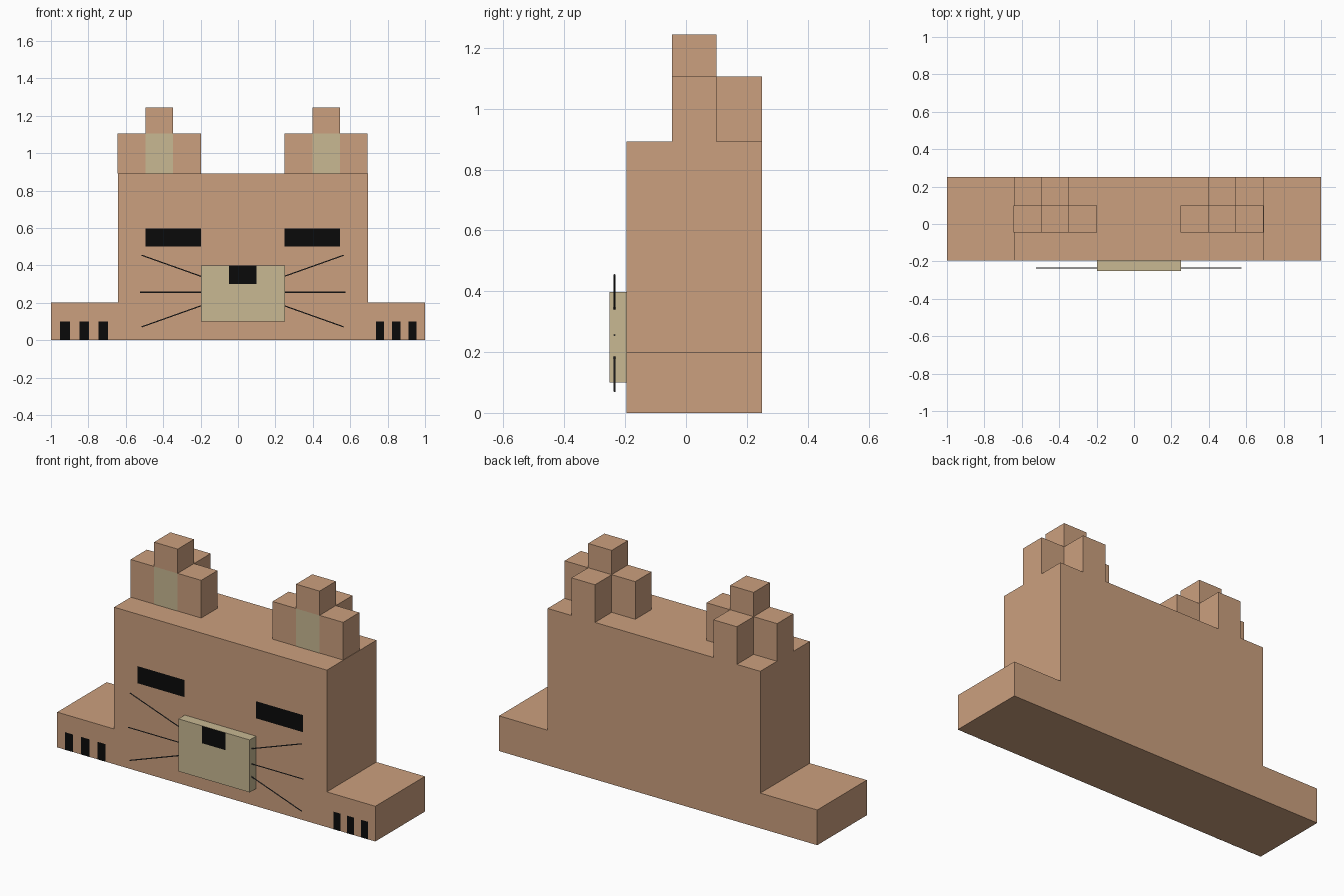
import bpy, bmesh
from mathutils import Vector

if "Cube" in bpy.data.objects:
    bpy.data.objects.remove(bpy.data.objects["Cube"])


def material(name, rgb):
    m = bpy.data.materials.new(name)
    m.diffuse_color = (*rgb, 1)
    m.use_nodes = True
    m.node_tree.nodes["Principled BSDF"].inputs["Base Color"].default_value = m.diffuse_color
    return m


FUR = material("fur", (0.60, 0.35, 0.21))
CREAM = material("cream", (0.58, 0.48, 0.29))
BLACK = material("black", (0.003, 0.003, 0.003))
GREY = material("whisker_grey", (0.06, 0.06, 0.06))


def finish(bm, name, mat):
    bmesh.ops.recalc_face_normals(bm, faces=bm.faces)
    me = bpy.data.meshes.new(name)
    bm.to_mesh(me)
    bm.free()
    me.materials.append(mat)
    ob = bpy.data.objects.new(name, me)
    bpy.context.collection.objects.link(ob)
    return ob


def extrude_profile(name, points, y0, y1, mat):
    """Extrude a front-view (x, z) outline from y0 back to y1."""
    bm = bmesh.new()
    face = bm.faces.new([bm.verts.new((x, y0, z)) for x, z in points])
    ext = bmesh.ops.extrude_face_region(bm, geom=[face])["geom"]
    moved = [v for v in ext if isinstance(v, bmesh.types.BMVert)]
    bmesh.ops.translate(bm, verts=moved, vec=(0, y1 - y0, 0))
    return finish(bm, name, mat)


def box(name, x0, x1, y0, y1, z0, z1, mat):
    return extrude_profile(name, [(x0, z0), (x1, z0), (x1, z1), (x0, z1)], y0, y1, mat)


def patch(name, x0, x1, z0, z1, y, mat):
    """Flat painted marking just in front of a surface at y."""
    bm = bmesh.new()
    y -= 0.001
    bm.faces.new([bm.verts.new(p) for p in
                  ((x0, y, z0), (x1, y, z0), (x1, y, z1), (x0, y, z1))])
    me = finish(bm, name, mat).data
    if me.polygons[0].normal.y > 0:
        me.flip_normals()


def rod(name, a, b, radius, mat):
    a, b = Vector(a), Vector(b)
    bm = bmesh.new()
    bmesh.ops.create_cone(bm, cap_ends=True, segments=6, radius1=radius,
                          radius2=radius, depth=(b - a).length)
    ob = finish(bm, name, mat)
    ob.location = (a + b) / 2
    ob.rotation_euler = (b - a).to_track_quat('Z', 'Y').to_euler()


FRONT, BACK, TOP = -0.195, 0.25, 0.892
MID = 0.025  # the face is symmetric about this x

# Head and paws: one slab
extrude_profile("head_and_paws", [(-1, 0), (1, 0), (1, 0.2), (0.695, 0.2), (0.695, TOP),
                                  (-0.642, TOP), (-0.642, 0.2), (-1, 0.2)], FRONT, BACK, FUR)

# Muzzle and nose
box("muzzle", -0.198, 0.25, -0.252, FRONT, 0.1, 0.398, CREAM)
patch("nose", -0.049, 0.1, 0.3, 0.398, -0.252, BLACK)

for side, s in (("left", -1), ("right", 1)):
    # Ear: stepped front wall, block behind it, pale inner patch
    c = MID + s * 0.446
    h, w, step, tip = 0.074, 0.222, 1.106, 1.244
    extrude_profile(side + "_ear", [(c - w, TOP), (c + w, TOP), (c + w, step), (c + h, step),
                                    (c + h, tip), (c - h, tip), (c - h, step), (c - w, step)],
                    -0.046, 0.1, FUR)
    box(side + "_ear_back", c - h, c + h, 0.1, BACK, TOP, step, FUR)
    patch(side + "_inner_ear", c - h, c + h, TOP, step, -0.046, CREAM)

    # Eye
    e = MID + s * 0.372
    patch(side + "_eye", e - 0.148, e + 0.148, 0.5, 0.597, FRONT, BLACK)

    # Whiskers
    for i, (reach, z0, z1) in enumerate(((0.54, 0.341, 0.454), (0.55, 0.256, 0.256),
                                         (0.54, 0.184, 0.071))):
        rod(f"{side}_whisker_{i + 1}", (MID + s * 0.222, -0.235, z0),
            (MID + s * reach, -0.235, z1), 0.003, GREY)

# Claws
for side, centres, w in (("left", (-0.925, -0.823, -0.721), 0.0255),
                         ("right", (0.759, 0.846, 0.933), 0.022)):
    for i, x in enumerate(centres):
        patch(f"{side}_claw_{i + 1}", x - w, x + w, 0, 0.1, FRONT, BLACK)
